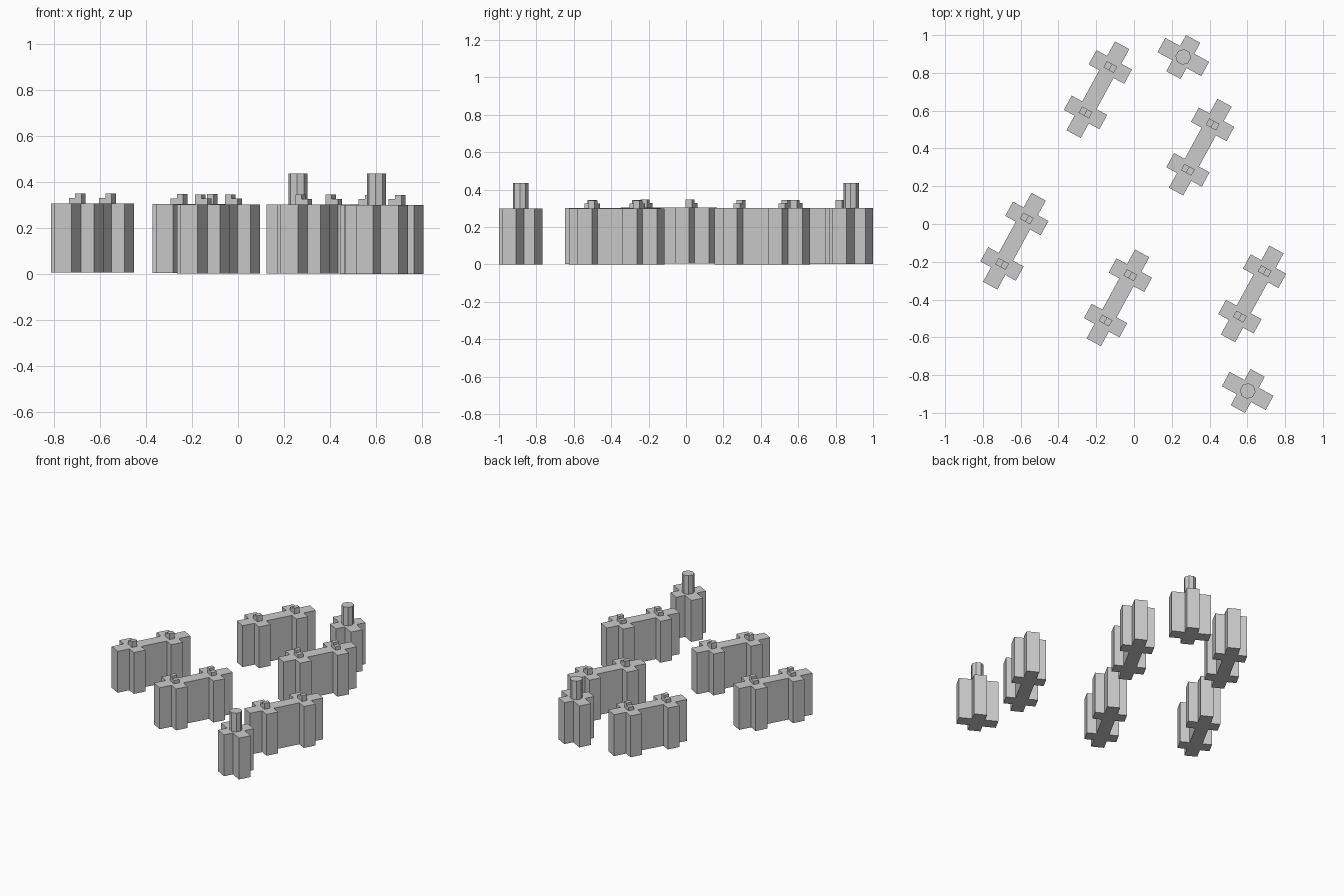
import bpy, bmesh, math
from mathutils import Matrix

if "Cube" in bpy.data.objects:
    bpy.data.objects.remove(bpy.data.objects["Cube"])

ANGLE = math.radians(-28.6)   # local x runs along the wings, local y along the bar
TOP = 0.30


def extrude(name, pts, z0, z1):
    bm = bmesh.new()
    f = bm.faces.new([bm.verts.new((x, y, z0)) for x, y in pts])
    r = bmesh.ops.extrude_face_region(bm, geom=[f])
    verts = [v for v in r["geom"] if isinstance(v, bmesh.types.BMVert)]
    bmesh.ops.translate(bm, verts=verts, vec=(0, 0, z1 - z0))
    bmesh.ops.recalc_face_normals(bm, faces=bm.faces)
    me = bpy.data.meshes.new(name)
    bm.to_mesh(me)
    bm.free()
    ob = bpy.data.objects.new(name, me)
    bpy.context.collection.objects.link(ob)
    return ob


def place(ob, x, y, z, flip=False):
    rot = ANGLE + (math.pi if flip else 0)
    ob.matrix_world = Matrix.Translation((x, y, z)) @ Matrix.Rotation(rot, 4, 'Z')


def mirrored(right):
    return right + [(-x, y) for x, y in reversed(right)]


# Footprints: right-hand outline from bottom to top, then mirrored
A, W, S = 0.043, 0.107, 0.137      # half arm width, wing reach, wing offset
LONG = mirrored([(A, -0.268), (A, -S - A), (W, -S - A), (W, -S + A), (A, -S + A),
                 (A, S - A), (W, S - A), (W, S + A), (A, S + A), (A, 0.268)])
CROSS = mirrored([(A, -0.109), (A, -A), (0.132, -A), (0.132, A), (A, A), (A, 0.109)])

# Stepped stud seen from its side
STEP_LOW = (-0.031, 0.0, 0.325)
STEP_HIGH = (0.0, 0.031, 0.343)

# Double-cross wall blocks; the flag turns the studs around
blocks = [(-0.191, 0.711, 0.003, False), (0.351, 0.407, 0.001, True),
          (-0.633, -0.091, 0.005, False), (-0.085, -0.391, 0.002, True),
          (0.626, -0.370, 0.0, False)]
for i, (x, y, z, flip) in enumerate(blocks, 1):
    place(extrude(f"wall_block_{i}", LONG, 0, TOP), x, y, z, flip)
    for side, cy in (("front", -S), ("back", S)):
        for part, (x0, x1, h) in (("low", STEP_LOW), ("high", STEP_HIGH)):
            pts = [(x0, cy - 0.019), (x1, cy - 0.019), (x1, cy + 0.019), (x0, cy + 0.019)]
            place(extrude(f"{part}_step_{side}_{i}", pts, TOP, h), x, y, z, flip)

# Single-cross towers with eight-sided posts
post = [(0.0415 * math.cos(math.radians(22.5 + 45 * k)),
         0.0415 * math.sin(math.radians(22.5 + 45 * k))) for k in range(8)]
for i, (x, y, z) in enumerate([(0.261, 0.884, 0.002), (0.602, -0.884, 0.0)], 1):
    place(extrude(f"tower_base_{i}", CROSS, 0, TOP), x, y, z)
    place(extrude(f"tower_post_{i}", post, TOP, 0.435), x, y, z)
